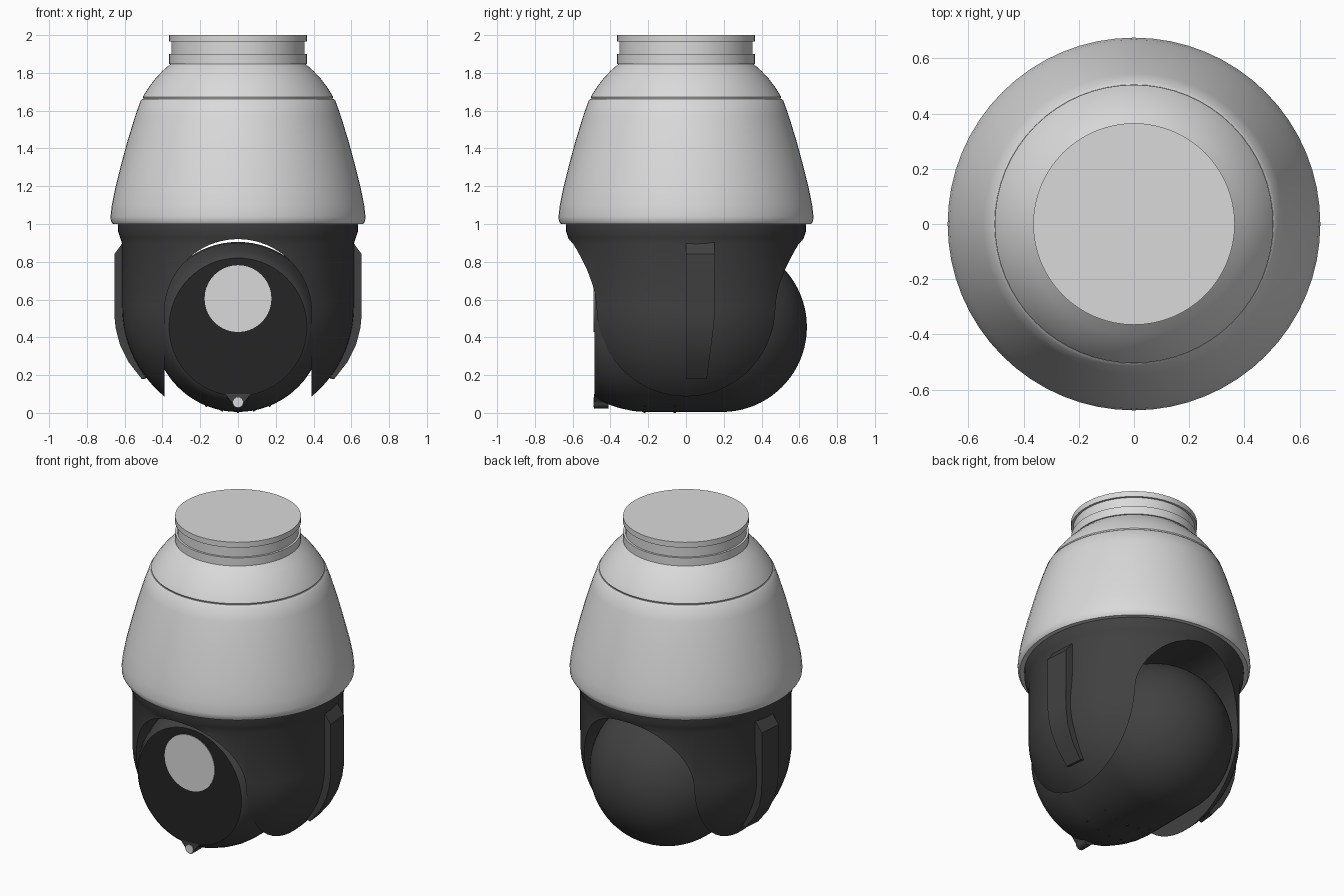
import bpy, bmesh, math
from mathutils import Matrix, Vector

if "Cube" in bpy.data.objects:
    bpy.data.objects.remove(bpy.data.objects["Cube"])


def material(name, v):
    m = bpy.data.materials.new(name)
    m.diffuse_color = (v, v, v, 1)
    m.use_nodes = True
    m.node_tree.nodes["Principled BSDF"].inputs["Base Color"].default_value = m.diffuse_color
    return m


LIGHT = material("light_grey", 0.70)
DARK = material("charcoal", 0.052)
BLACK = material("near_black", 0.018)


def finish(name, bm, *mats, smooth=True, angle=35):
    bmesh.ops.remove_doubles(bm, verts=bm.verts, dist=1e-5)
    bmesh.ops.recalc_face_normals(bm, faces=bm.faces)
    me = bpy.data.meshes.new(name)
    bm.to_mesh(me)
    bm.free()
    ob = bpy.data.objects.new(name, me)
    bpy.context.collection.objects.link(ob)
    for m in mats:
        me.materials.append(m)
    if smooth:
        shade(ob, angle)
    return ob


def shade(ob, angle=35):
    bpy.ops.object.select_all(action='DESELECT')
    ob.select_set(True)
    bpy.context.view_layer.objects.active = ob
    bpy.ops.object.shade_smooth_by_angle(angle=math.radians(angle))


def revolve(profile, steps=64, matrix=Matrix()):
    """Spin (radius, height) points around z, then place the result."""
    bm = bmesh.new()
    vs = [bm.verts.new((r, 0, h)) for r, h in profile]
    es = [bm.edges.new(p) for p in zip(vs, vs[1:])]
    bmesh.ops.spin(bm, geom=vs + es, cent=(0, 0, 0), axis=(0, 0, 1),
                   angle=math.tau, steps=steps, use_duplicate=False)
    bmesh.ops.remove_doubles(bm, verts=bm.verts, dist=1e-5)
    bm.transform(matrix)
    return bm


def prism(outline, y0, y1):
    """Extrude an (x, z) outline along y."""
    bm = bmesh.new()
    a = [bm.verts.new((x, y0, z)) for x, z in outline]
    b = [bm.verts.new((x, y1, z)) for x, z in outline]
    bm.faces.new(a)
    bm.faces.new(b)
    n = len(a)
    for i in range(n):
        bm.faces.new((a[i], a[(i + 1) % n], b[(i + 1) % n], b[i]))
    return bm


def arc(cx, cz, r, a0, a1, n):
    return [(cx + r * math.cos(math.radians(a0 + (a1 - a0) * i / n)),
             cz + r * math.sin(math.radians(a0 + (a1 - a0) * i / n))) for i in range(n + 1)]


# Mount collar with a groove
finish("mount_collar", revolve([
    (0, 2.0), (.365, 2.0), (.365, 1.965), (.352, 1.965), (.352, 1.9),
    (.365, 1.9), (.365, 1.848), (.34, 1.848), (.34, 1.8), (0, 1.8)]), LIGHT)

# Flared neck
finish("neck_cover", revolve([
    (0, 1.85), (.355, 1.85), (.40, 1.81), (.44, 1.767), (.475, 1.72), (.497, 1.685),
    (.504, 1.672), (.50, 1.662), (0, 1.662)]), LIGHT)

# Bell-shaped upper shell
finish("upper_shell", revolve([
    (0, 1.663), (.505, 1.663), (.515, 1.655), (.545, 1.57), (.585, 1.44), (.62, 1.31),
    (.65, 1.19), (.668, 1.10), (.675, 1.04), (.673, 1.015), (.663, 1.0), (0, 1.0)]), LIGHT)

# Yoke: round-bottomed drum with an arched tunnel from front to back
yoke = finish("yoke_housing", revolve(
    [(0, 1.01), (.637, 1.01), (.635, .96), (.625, .93), (.613, .895)]
    + arc(0, .56, .613, 0, -90, 20)), DARK)
cutter = finish("arch_cutter", prism(
    arc(0, .53, .39, 0, 180, 40) + [(-.39, -.5), (.39, -.5)], -1, 1), DARK, smooth=False)
cutter.hide_render = True
mod = yoke.modifiers.new("arch", 'BOOLEAN')
mod.object = cutter
mod.operation = 'DIFFERENCE'
mod.solver = 'EXACT'
bpy.context.view_layer.objects.active = yoke
bpy.ops.object.modifier_apply(modifier="arch")
bpy.data.objects.remove(cutter)
shade(yoke)

# Side ribs, mirrored
rib = [(.60, .915), (.655, .84), (.655, .52), (.648, .45), (.625, .36), (.58, .27),
       (.51, .18), (.44, .20), (.50, .35), (.55, .55), (.55, .915)]
for side, name in ((1, "rib_right"), (-1, "rib_left")):
    bm = prism([(x * side, z) for x, z in rib], 0, .152)
    for v in bm.verts:      # rear edge tapers inward and narrows towards the bottom
        if v.co.y > .1:
            v.co.y -= max(0, .5 - v.co.z) * .13
            v.co.x -= side * .012
    finish(name, bm, DARK)

# Camera ball: flat front, short barrel, round back; axis runs along y
CZ, R = .455, .45
along_y = Matrix.Translation((0, 0, CZ)) @ Matrix.Rotation(-math.pi / 2, 4, 'X')
bm = revolve([(0, -.485), (.365, -.485), (.378, -.475), (.405, -.425), (.43, -.35),
              (.445, -.28), (R, -.22)]
             + [(r, h) for r, h in arc(0, .19, R, 0, 90, 20)], 72, along_y)
for f in bm.faces:
    if f.calc_center_median().y < -.484:
        f.material_index = 1
finish("camera_ball", bm, DARK, BLACK)


def plate(name, x, z, r, y0, y1, mat):
    m = Matrix.Translation((x, 0, z)) @ Matrix.Rotation(-math.pi / 2, 4, 'X')
    finish(name, revolve([(0, y0), (r, y0), (r, y1), (0, y1)], 40, m), mat)


# Lens window and small sensor below it
plate("lens_window", 0, .605, .177, -.489, -.483, LIGHT)
finish("sensor_mount", prism(
    [(.068, .10), (.045, .07)] + arc(0, .056, .032, 0, -180, 12)
    + [(-.045, .07), (-.068, .10)], -.487, -.41), DARK)
plate("sensor_window", 0, .056, .026, -.491, -.486, LIGHT)

# Two rows of tiny screws under the ball
for row, y in enumerate((-.22, -.06)):
    for i in range(-2, 3):
        a = math.radians(i * 11)
        n = Vector((math.sin(a), 0, -math.cos(a)))
        bm = bmesh.new()
        bmesh.ops.create_cone(
            bm, cap_ends=True, segments=8, radius1=.006, radius2=.006, depth=.01,
            matrix=Matrix.Translation(Vector((0, y, CZ)) + n * R) @ n.to_track_quat('Z', 'Y').to_matrix().to_4x4())
        finish(f"screw_{row}_{i + 2}", bm, DARK)
